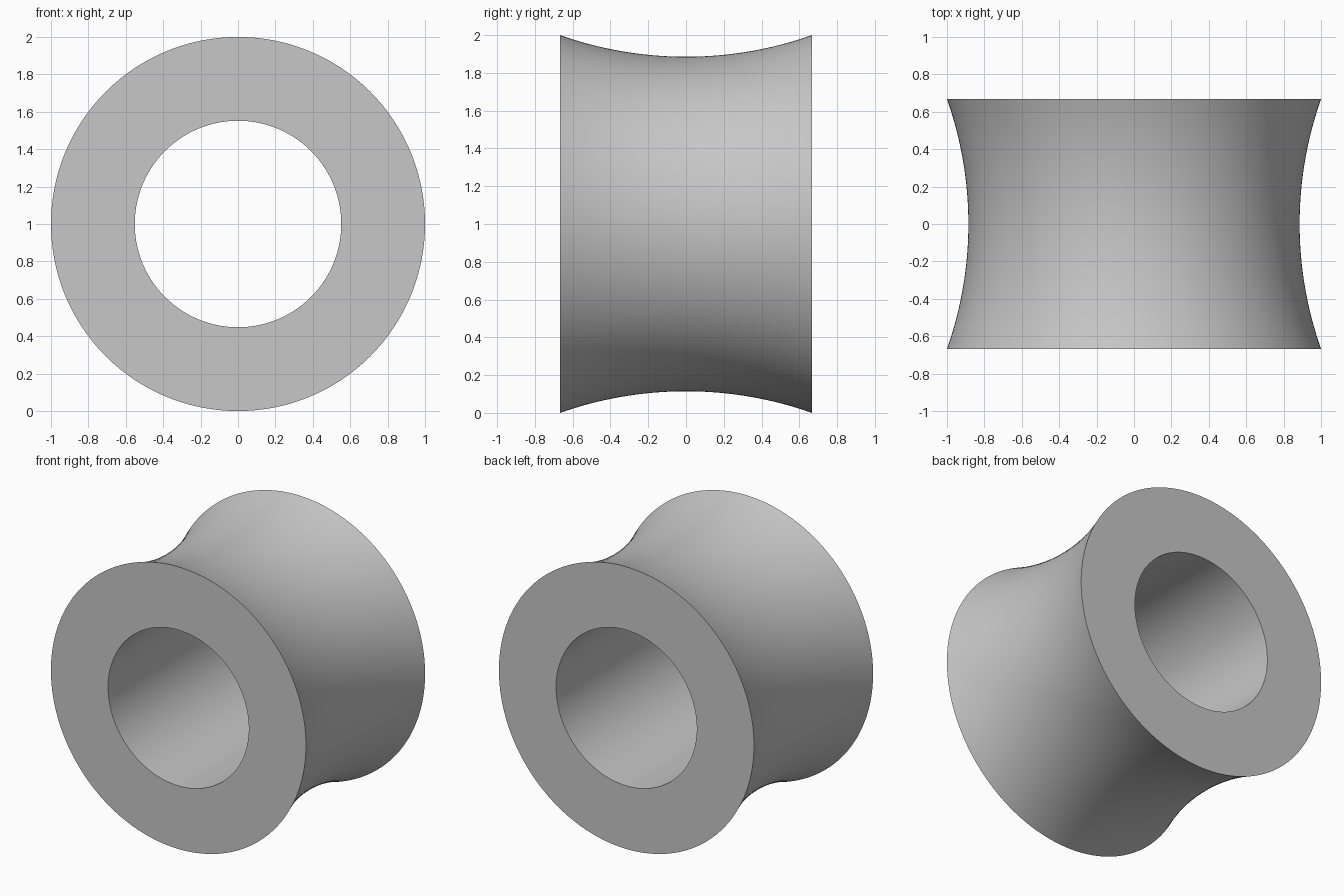
import bpy, bmesh, math
from mathutils import Vector

cube = bpy.data.objects.get("Cube")
if cube:
    bpy.data.objects.remove(cube, do_unlink=True)

HALF_LENGTH = 0.667
RIM_RADIUS = 1.0
BORE_RADIUS = 0.552
ARC_RADIUS = 2.0      # curvature of the concave outer wall
ARC_STEPS = 32
SEGMENTS = 192

# Plain grey material
grey = bpy.data.materials.new("plain grey")
grey.use_nodes = True
colour = (0.57, 0.57, 0.57, 1)
grey.diffuse_color = colour
grey.node_tree.nodes["Principled BSDF"].inputs["Base Color"].default_value = colour

# Half section: straight bore, flat ends, concave outer arc
arc_centre = RIM_RADIUS + math.sqrt(ARC_RADIUS**2 - HALF_LENGTH**2)
profile = [(-HALF_LENGTH, BORE_RADIUS)]
for i in range(ARC_STEPS + 1):
    y = HALF_LENGTH * (2 * i / ARC_STEPS - 1)
    profile.append((y, arc_centre - math.sqrt(ARC_RADIUS**2 - y**2)))
profile.append((HALF_LENGTH, BORE_RADIUS))

# Revolve the section around the y axis
bm = bmesh.new()
verts = [bm.verts.new((0, y, 1 + r)) for y, r in profile]
edges = [bm.edges.new((v, verts[(i + 1) % len(verts)])) for i, v in enumerate(verts)]
bmesh.ops.spin(bm, geom=verts + edges, cent=Vector((0, 0, 1)), axis=Vector((0, 1, 0)),
               angle=2 * math.pi, steps=SEGMENTS, use_merge=True)
bmesh.ops.remove_doubles(bm, verts=bm.verts[:], dist=0.0001)
bmesh.ops.recalc_face_normals(bm, faces=bm.faces[:])

mesh = bpy.data.meshes.new("concave_roller")
bm.to_mesh(mesh)
bm.free()
mesh.materials.append(grey)
roller = bpy.data.objects.new("concave_roller", mesh)
bpy.context.collection.objects.link(roller)

# Smooth walls with sharp rims
bpy.ops.object.select_all(action='DESELECT')
roller.select_set(True)
bpy.context.view_layer.objects.active = roller
bpy.ops.object.shade_smooth_by_angle(angle=math.radians(30))
